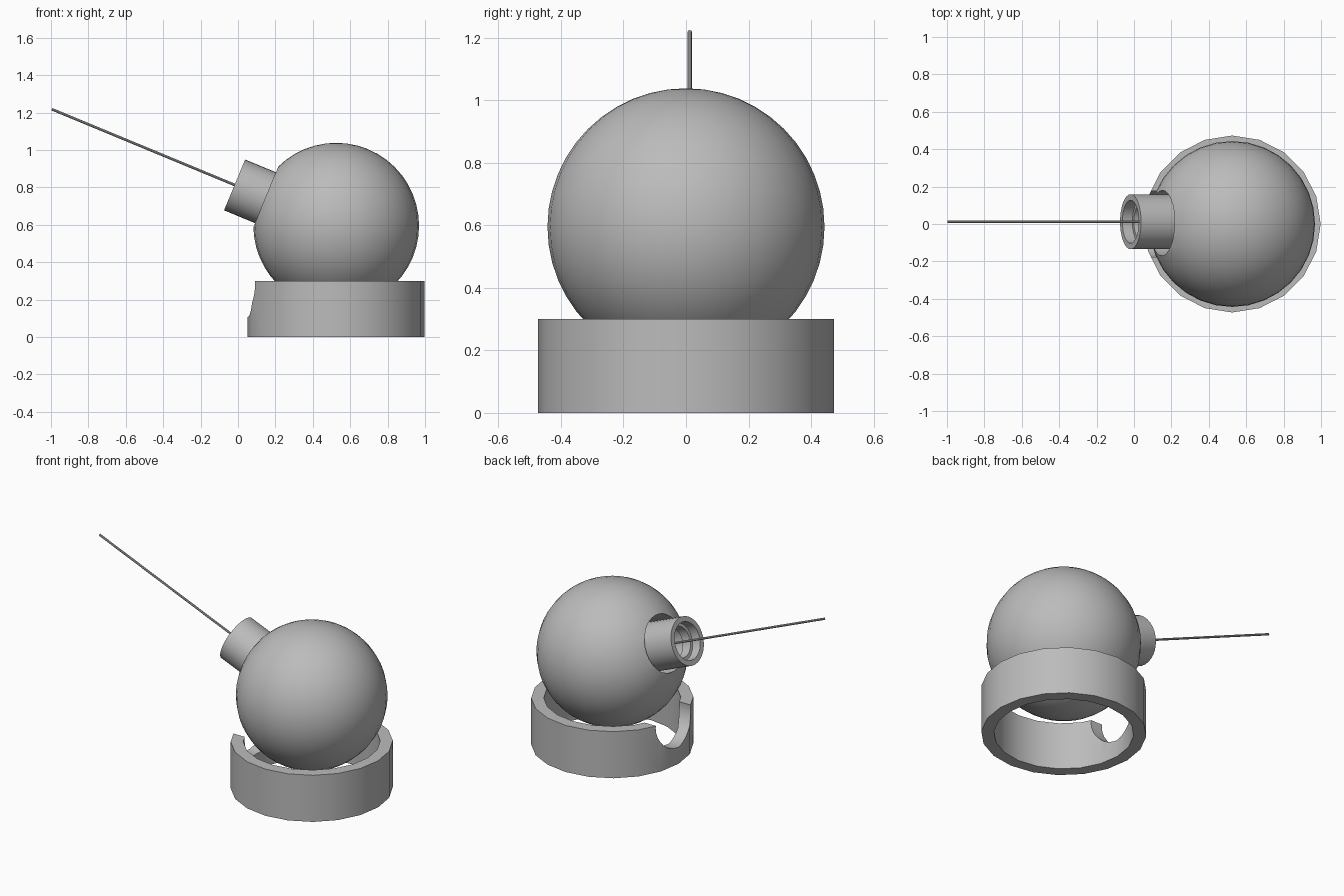
import bpy
import bmesh
from math import radians
from mathutils import Vector, Matrix

cube = bpy.data.objects.get("Cube")
if cube:
    bpy.data.objects.remove(cube, do_unlink=True)

GREY = (0.5, 0.5, 0.5, 1)
grey = bpy.data.materials.new("plain grey")
grey.use_nodes = True
grey.diffuse_color = GREY
grey.node_tree.nodes["Principled BSDF"].inputs["Base Color"].default_value = GREY

BALL = Vector((0.525, 0, 0.595))
BALL_R = 0.443
TILT = Matrix.Rotation(radians(-67.5), 4, 'Y')    # local z points along the barrel
BARREL = Matrix.Translation(BALL + Vector((0, 0.012, -0.007))) @ TILT


def finish(bm, name, matrix):
    bmesh.ops.recalc_face_normals(bm, faces=bm.faces)
    mesh = bpy.data.meshes.new(name)
    bm.to_mesh(mesh)
    bm.free()
    mesh.transform(matrix)
    mesh.materials.append(grey)
    obj = bpy.data.objects.new(name, mesh)
    bpy.context.collection.objects.link(obj)
    return obj


def lathe(name, profile, sides, matrix):
    """Spin a closed (radius, height) outline around local z."""
    bm = bmesh.new()
    verts = [bm.verts.new((r, 0, z)) for r, z in profile]
    edges = [bm.edges.new((a, b)) for a, b in zip(verts, verts[1:] + verts[:1])]
    bmesh.ops.spin(bm, geom=verts + edges, axis=(0, 0, 1), cent=(0, 0, 0),
                   angle=radians(360), steps=sides)
    bmesh.ops.remove_doubles(bm, verts=bm.verts, dist=0.0002)
    bmesh.ops.dissolve_degenerate(bm, dist=0.0001, edges=bm.edges)
    return finish(bm, name, matrix)


def rod(name, radius, start, end, sides, matrix):
    """Solid cylinder between two heights on local z."""
    bm = bmesh.new()
    bmesh.ops.create_cone(bm, cap_ends=True, segments=sides, radius1=radius,
                          radius2=radius, depth=end - start,
                          matrix=Matrix.Translation((0, 0, (start + end) / 2)))
    return finish(bm, name, matrix)


def cut(obj, cutter):
    mod = obj.modifiers.new("cut", 'BOOLEAN')
    mod.operation = 'DIFFERENCE'
    mod.solver = 'EXACT'
    mod.object = cutter
    bpy.context.view_layer.objects.active = obj
    bpy.ops.object.modifier_apply(modifier=mod.name)
    bpy.data.objects.remove(cutter, do_unlink=True)


# Ball with a round socket for the barrel
bm = bmesh.new()
bmesh.ops.create_uvsphere(bm, u_segments=32, v_segments=24, radius=BALL_R)
ball = finish(bm, "ball", Matrix.Translation(BALL))
socket = Matrix.Translation(BALL + Vector((0, 0.005, 0))) @ TILT
cut(ball, rod("socket_cutter", 0.175, 0.2, 0.7, 32, socket))

# Open base ring with a rounded notch below the barrel
ring = lathe("base_ring", [(0.4, 0), (0.473, 0), (0.473, 0.3), (0.4, 0.3)], 20,
             Matrix.Translation((BALL.x, 0, 0)))
notch = Matrix.Translation((BALL.x, 0, 0.285)) @ Matrix.Rotation(radians(-90), 4, 'Y')
cut(ring, rod("notch_cutter", 0.178, 0.3, 0.6, 32, notch))

# Hollow barrel with stepped bore
barrel = lathe("barrel", [(0.147, 0.19), (0.147, 0.588), (0.115, 0.588), (0.115, 0.53),
                          (0.095, 0.53), (0.095, 0.47), (0.115, 0.47), (0.115, 0.24),
                          (0, 0.24), (0, 0.19)], 32, BARREL)

# Thin straight rod leaving the muzzle
thin_rod = rod("thin_rod", 0.007, 0.24, 1.645, 8, BARREL)

# Smooth shading with sharp rims
for obj in (ball, ring, barrel, thin_rod):
    bpy.ops.object.select_all(action='DESELECT')
    obj.select_set(True)
    bpy.context.view_layer.objects.active = obj
    bpy.ops.object.shade_smooth_by_angle(angle=radians(35))
